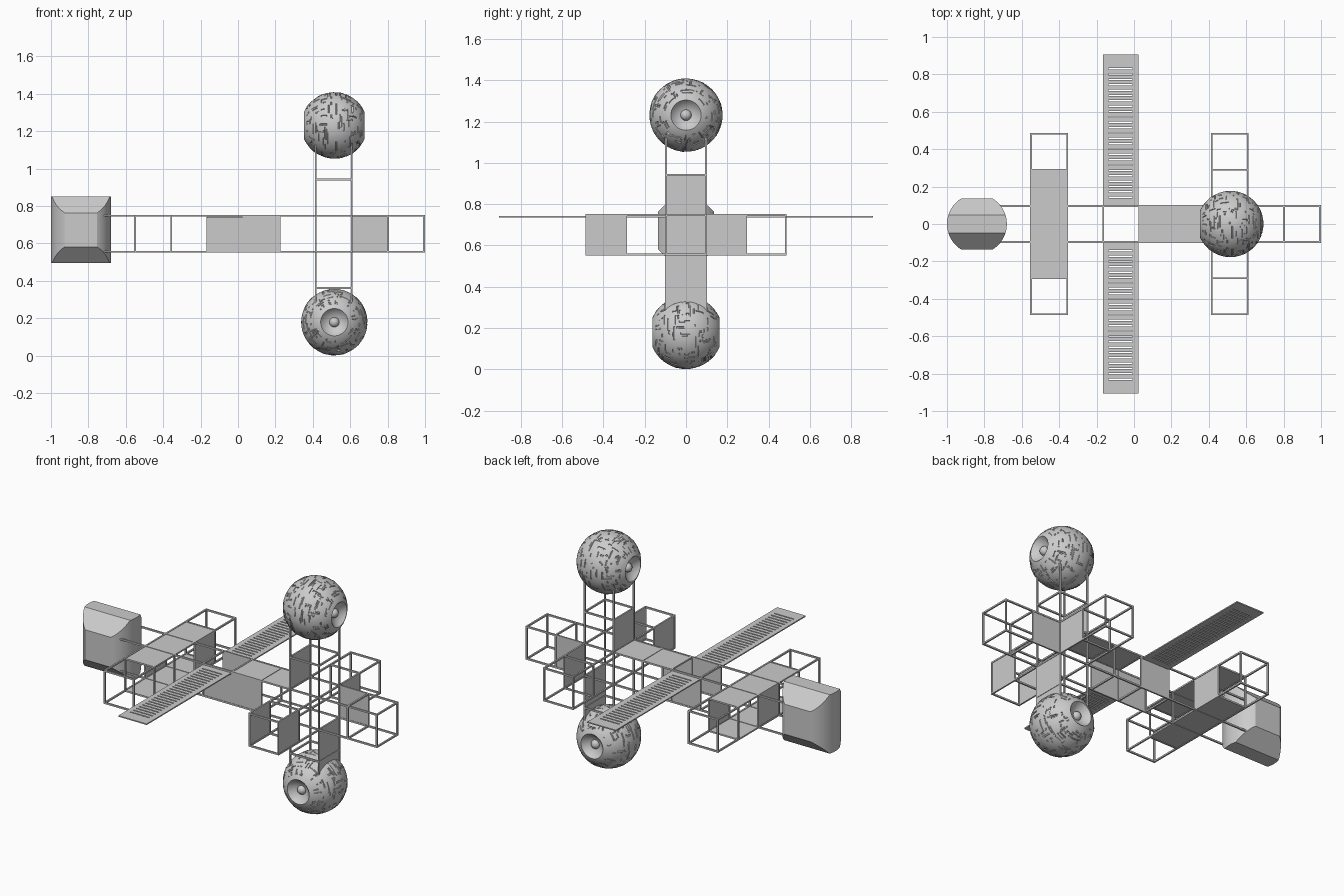
import bpy, bmesh, math, random
from mathutils import Vector, Matrix

if "Cube" in bpy.data.objects:
    bpy.data.objects.remove(bpy.data.objects["Cube"])

random.seed(4)
P = 0.1932                        # lattice pitch
HUB = Vector((0.512, 0, 0.652))   # centre of the crossing cell
BAR = 0.0095
SKIN = 0.004


def finish(bm, name, smooth=False):
    bmesh.ops.recalc_face_normals(bm, faces=bm.faces[:])
    me = bpy.data.meshes.new(name)
    bm.to_mesh(me)
    bm.free()
    ob = bpy.data.objects.new(name, me)
    bpy.context.collection.objects.link(ob)
    if smooth:
        bpy.ops.object.select_all(action='DESELECT')
        ob.select_set(True)
        bpy.context.view_layer.objects.active = ob
        bpy.ops.object.shade_smooth_by_angle(angle=math.radians(30))
    return ob


def box(bm, lo, hi):
    lo, hi = Vector(lo), Vector(hi)
    m = Matrix.Translation((lo + hi) / 2) @ Matrix.Diagonal((*(hi - lo), 1))
    bmesh.ops.create_cube(bm, size=1, matrix=m)


# Open lattice of cubic cells: long spine, two cross arms, one vertical mast
cells = {(i, 0, 0) for i in range(-6, 3)}
for j in (-2, -1, 1, 2):
    cells |= {(0, j, 0), (-5, j, 0), (0, 0, j)}
edges = set()
for c in cells:
    for axis in range(3):
        for a in (-.5, .5):
            for b in (-.5, .5):
                p = [float(v) for v in c]
                p[axis] -= .5
                p[(axis + 1) % 3] += a
                p[(axis + 2) % 3] += b
                edges.add((axis, tuple(p)))
bm = bmesh.new()
half = Vector((BAR, BAR, BAR)) / 2
for axis, p in sorted(edges):
    q = list(p)
    q[axis] += 1
    box(bm, HUB + Vector(p) * P - half, HUB + Vector(q) * P + half)
finish(bm, "lattice_frame")

# Flat cladding sheets, corners given in cell units from the hub
panels = {
    "spine_deck": ((-2.5, -.5, .5), (-.5, .5, .5)),
    "spine_side_front": ((-3.5, -.5, -.5), (-1.5, -.5, .5)),
    "spine_side_back": ((-3.5, .5, -.5), (-2.5, .5, .5)),
    "nose_side": ((.5, .5, -.5), (1.5, .5, .5)),
    "arm_back_sheet": ((.5, .5, -.5), (.5, 1.5, .5)),
    "arm_front_inner_sheet": ((-.5, -2.5, -.5), (-.5, -1.5, .5)),
    "arm_front_outer_sheet": ((.5, -2.5, -.5), (.5, -1.5, .5)),
    "mast_upper_sheet": ((-.5, -.5, .5), (-.5, .5, 1.5)),
    "mast_lower_sheet": ((.5, -.5, -2.5), (.5, .5, -.5)),
    "tail_arm_roof": ((-5.5, -1.5, .5), (-4.5, 1.5, .5)),
    "tail_arm_floor": ((-5.5, -1.5, -.5), (-4.5, 1.5, -.5)),
    "tail_arm_sheet": ((-4.5, .5, -.5), (-4.5, 1.5, .5)),
    "tail_bulkhead": ((-5.5, -.5, -.5), (-5.5, .5, .5)),
}
for name, (lo, hi) in panels.items():
    bm = bmesh.new()
    pad = Vector([SKIN / 2 if a == b else 0 for a, b in zip(lo, hi)])
    box(bm, HUB + Vector(lo) * P - pad, HUB + Vector(hi) * P + pad)
    finish(bm, name)

# Slotted wings on both sides
X0, X1, XA, XB = -0.165, 0.024, -0.137, -0.008
Z0, Z1 = 0.736, 0.743
for side, s in (("front", -1), ("back", 1)):
    bm = bmesh.new()

    def strip(xa, xb, ya, yb):
        ya, yb = sorted((s * ya, s * yb))
        box(bm, (xa, ya, Z0), (xb, yb, Z1))

    strip(X0, XA, .097, .905)
    strip(XB, X1, .097, .905)
    n, start, stop, slot = 25, .14, .855, .007
    step = (stop - start) / n
    y = .097
    for k in range(n + 1):
        at = start + k * step
        strip(XA, XB, y, at if k < n else .905)
        y = at + slot
    finish(bm, side + "_wing")

# Tail pod: upright cylinder trimmed by an octagonal prism
bm = bmesh.new()
bmesh.ops.create_cone(bm, cap_ends=True, segments=96, radius1=.16, radius2=.16,
                      depth=.355, matrix=Matrix.Translation((-.84, 0, .6725)))
for sy in (-1, 1):
    cuts = [((0, sy * .135, .67), (0, sy, 0)),
            ((0, sy * .135, .763), (0, sy * .087, .088)),
            ((0, sy * .135, .582), (0, sy * .087, -.088))]
    for co, no in cuts:
        r = bmesh.ops.bisect_plane(bm, geom=bm.verts[:] + bm.edges[:] + bm.faces[:],
                                   plane_co=co, plane_no=Vector(no).normalized(),
                                   clear_outer=True)
        rim = [e for e in r["geom_cut"] if isinstance(e, bmesh.types.BMEdge)]
        bmesh.ops.holes_fill(bm, edges=rim, sides=0)
finish(bm, "tail_pod", True)


# Spheres: lathed round an axis with a dish at both ends and engraved plating
def globe(name, centre, turn):
    R, rim, dish, segs, rows = .177, .073, .09, 112, 60
    a0 = math.asin(rim / R)
    face = R * math.cos(a0)
    depth = dish - math.sqrt(dish ** 2 - rim ** 2)
    cup_a = math.asin(rim / dish)
    cup = [(face - depth + dish * (1 - math.cos(cup_a * t / 6)),
            dish * math.sin(cup_a * t / 6)) for t in range(1, 6)]
    arc = [(R * math.cos(a), R * math.sin(a)) for a in
           (a0 + (math.pi - 2 * a0) * t / rows for t in range(rows + 1))]
    prof = cup + arc + [(-x, r) for x, r in reversed(cup)]
    bm = bmesh.new()
    rings = [[bm.verts.new((x, r * math.cos(2 * math.pi * k / segs),
                            r * math.sin(2 * math.pi * k / segs)))
              for k in range(segs)] for x, r in prof]
    grid = {}
    for i in range(len(rings) - 1):
        for k in range(segs):
            n = (k + 1) % segs
            grid[i, k] = bm.faces.new((rings[i][k], rings[i + 1][k],
                                       rings[i + 1][n], rings[i][n]))
    bm.faces.new(rings[0])
    bm.faces.new(rings[-1])
    bmesh.ops.recalc_face_normals(bm, faces=bm.faces[:])
    used = set()
    for _ in range(330):
        i, k = random.randint(9, rows), random.randrange(segs)
        length = random.randint(1, 7)
        if random.random() < .55:
            run = [(i, (k + d) % segs) for d in range(length)]
        else:
            run = [(i + d, k) for d in range(length) if i + d < rows + 1]
        if not run or used & set(run):
            continue
        used |= set(run)
        bmesh.ops.inset_region(bm, faces=[grid[c] for c in run], thickness=.0015,
                               depth=random.choice((-.004, -.004, .0015)),
                               use_even_offset=True)
    # small emitter ball at the bottom of each dish
    for s in (-1, 1):
        bmesh.ops.create_uvsphere(bm, u_segments=24, v_segments=12, radius=.027,
                                  matrix=Matrix.Translation((s * (face - depth), 0, 0)))
    bmesh.ops.transform(bm, verts=bm.verts[:],
                        matrix=Matrix.Translation(centre) @ Matrix.Rotation(turn, 4, 'Z'))
    finish(bm, name, True)


globe("upper_sphere", (.515, 0, 1.231), 0)
globe("lower_sphere", (.515, 0, .179), math.pi / 2)
